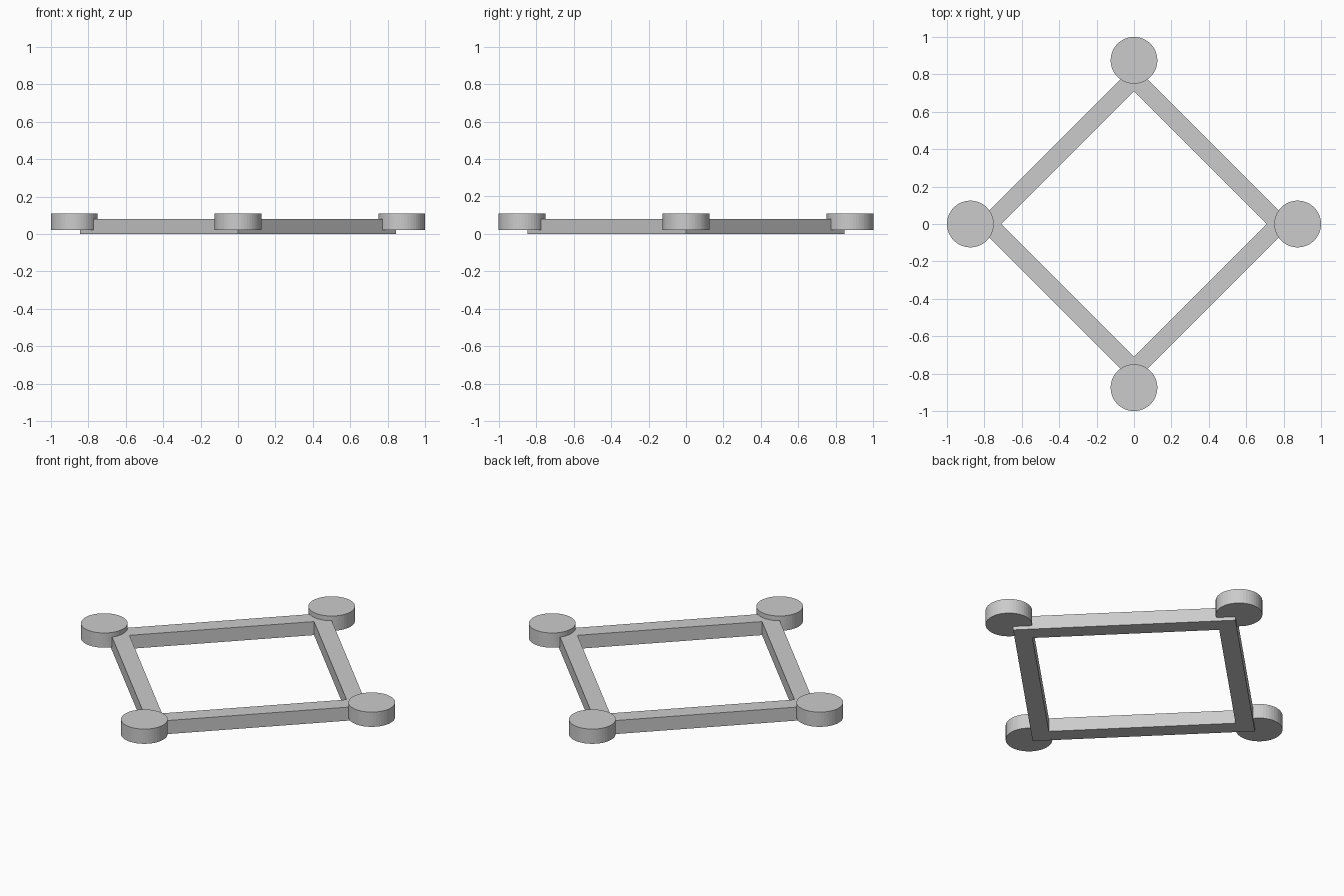
import bpy, bmesh
from math import cos, sin, pi

if "Cube" in bpy.data.objects:
    bpy.data.objects.remove(bpy.data.objects["Cube"])

OUTER, INNER, FRAME_H = 0.845, 0.71, 0.08
PAD_R, PAD_LOW, PAD_TOP = 0.125, 0.021, 0.108

# Diamond frame: a square ring with mitred corners
bm = bmesh.new()
loops = [[bm.verts.new((r * cos(i * pi / 2), r * sin(i * pi / 2), z)) for i in range(4)]
         for r, z in ((OUTER, 0), (OUTER, FRAME_H), (INNER, FRAME_H), (INNER, 0))]
for k in range(4):
    a, b = loops[k], loops[(k + 1) % 4]
    for i in range(4):
        j = (i + 1) % 4
        bm.faces.new((a[i], a[j], b[j], b[i]))
bmesh.ops.recalc_face_normals(bm, faces=bm.faces)
mesh = bpy.data.meshes.new("diamond_frame")
bm.to_mesh(mesh)
bm.free()
bpy.context.collection.objects.link(bpy.data.objects.new("diamond_frame", mesh))

# Round corner pads, raised slightly above the frame
for i, name in enumerate(("right", "back", "left", "front")):
    d = 1 - PAD_R
    bpy.ops.mesh.primitive_cylinder_add(
        vertices=48, radius=PAD_R, depth=PAD_TOP - PAD_LOW,
        location=(d * cos(i * pi / 2), d * sin(i * pi / 2), (PAD_LOW + PAD_TOP) / 2))
    bpy.context.object.name = name + "_corner_pad"
